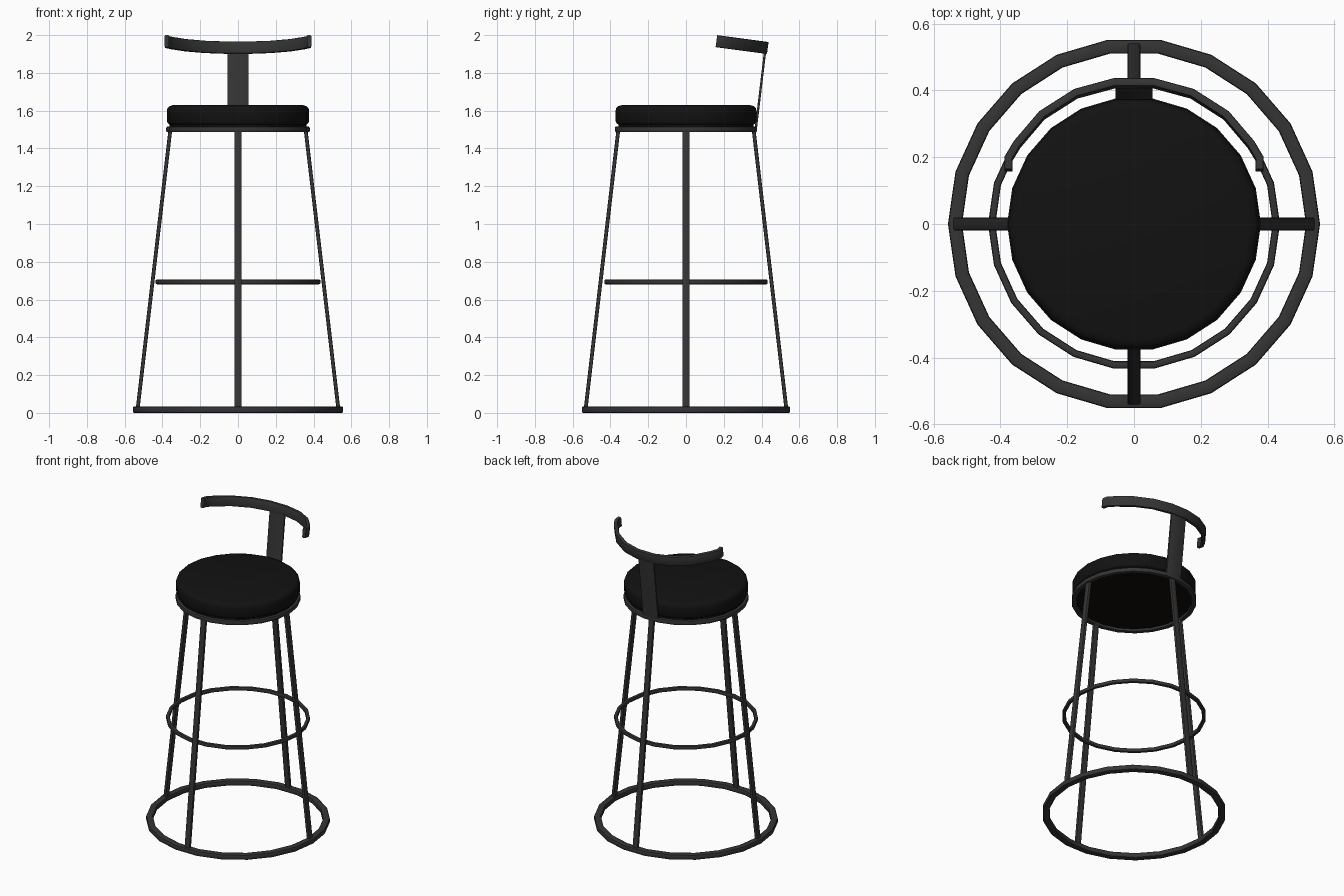
import bpy, bmesh
from math import sin, cos, pi, radians
from mathutils import Vector

if "Cube" in bpy.data.objects:
    bpy.data.objects.remove(bpy.data.objects["Cube"])

SIDES = 22


def material(name, rgb):
    m = bpy.data.materials.new(name)
    m.diffuse_color = (*rgb, 1)
    m.use_nodes = True
    m.node_tree.nodes["Principled BSDF"].inputs["Base Color"].default_value = m.diffuse_color
    return m


METAL = material("dark_metal", (0.035, 0.035, 0.035))
PAD = material("black_pad", (0.006, 0.006, 0.006))
WOOD = material("dark_board", (0.006, 0.004, 0.002))


def finish(name, bm, mat):
    bmesh.ops.recalc_face_normals(bm, faces=bm.faces)
    me = bpy.data.meshes.new(name)
    bm.to_mesh(me)
    bm.free()
    me.materials.append(mat)
    ob = bpy.data.objects.new(name, me)
    bpy.context.collection.objects.link(ob)
    bpy.ops.object.select_all(action='DESELECT')
    ob.select_set(True)
    bpy.context.view_layer.objects.active = ob
    bpy.ops.object.shade_smooth_by_angle(angle=radians(32))
    return ob


def section(w, h, b):
    """Rectangle centred on the origin with two-step rounded corners."""
    pts = []
    for i, (sx, sy) in enumerate(((1, 1), (-1, 1), (-1, -1), (1, -1))):
        for k in range(3):
            a = (i + k / 2) * pi / 2
            pts.append((sx * (w / 2 - b) + b * cos(a), sy * (h / 2 - b) + b * sin(a)))
    return pts


def bridge(bm, rings, closed):
    n = len(rings[0])
    for i in range(len(rings) if closed else len(rings) - 1):
        a, b = rings[i], rings[(i + 1) % len(rings)]
        for j in range(n):
            bm.faces.new((a[j], a[(j + 1) % n], b[(j + 1) % n], b[j]))
    if not closed:
        bm.faces.new(rings[0])
        bm.faces.new(rings[-1])


def hoop(name, outer, width, z0, z1, b):
    bm = bmesh.new()
    r, z = outer - width / 2, (z0 + z1) / 2
    rings = []
    for i in range(SIDES):
        a = 2 * pi * i / SIDES
        rings.append([bm.verts.new(((r + u) * cos(a), (r + u) * sin(a), z + v))
                      for u, v in section(width, z1 - z0, b)])
    bridge(bm, rings, True)
    return finish(name, bm, METAL)


def disc(name, profile, mat):
    bm = bmesh.new()
    rings = [[bm.verts.new((r * cos(2 * pi * i / SIDES), r * sin(2 * pi * i / SIDES), z))
              for i in range(SIDES)] for r, z in profile]
    bridge(bm, rings, False)
    return finish(name, bm, mat)


def bar(name, start, end, ang, width, thick, b):
    """Flat bar between two (radius, z) points, turned to the given angle."""
    bm = bmesh.new()
    out, side = Vector((cos(ang), sin(ang), 0)), Vector((-sin(ang), cos(ang), 0))
    rings = [[bm.verts.new(out * (r + u) + side * v + Vector((0, 0, z)))
              for u, v in section(thick, width, b)] for r, z in (start, end)]
    bridge(bm, rings, False)
    return finish(name, bm, METAL)


# Hoops: floor ring, foot rest and seat rim
hoop("base_ring", 0.557, 0.042, 0.0, 0.034, 0.008)
hoop("foot_ring", 0.437, 0.022, 0.681, 0.706, 0.007)
hoop("seat_rim", 0.38, 0.03, 1.486, 1.516, 0.007)

# Four splayed legs
for name, k in (("right_leg", 0), ("back_leg", 1), ("left_leg", 2), ("front_leg", 3)):
    bar(name, (0.532, 0.015), (0.358, 1.5), k * pi / 2, 0.038, 0.02, 0.005)

# Seat board and cushion
disc("seat_board", [(0.362, 1.502), (0.362, 1.53)], WOOD)
disc("seat_cushion", [(0.36, 1.525), (0.371, 1.532), (0.377, 1.545), (0.377, 1.6),
                      (0.373, 1.614), (0.364, 1.623), (0.345, 1.629)], PAD)

# Back support strap
bar("back_support", (0.368, 1.49), (0.42, 1.925), pi / 2, 0.112, 0.012, 0.002)

# Curved back rail, leaning back with the strap
half = [(0.06, 0.421), (0.174, 0.39), (0.276, 0.325), (0.35, 0.238), (0.376, 0.195), (0.376, 0.161)]
path = [Vector((-x, y, 0)) for x, y in reversed(half)] + [Vector((x, y, 0)) for x, y in half]
bm = bmesh.new()
rings = []
lean = radians(7.5)
for i, p in enumerate(path):
    t = (path[min(i + 1, len(path) - 1)] - path[max(i - 1, 0)]).normalized()
    n = Vector((-t.y, t.x, 0))
    ring = []
    for u, v in section(0.024, 0.064, 0.005):
        q = p + n * u
        ring.append(bm.verts.new((q.x, q.y + v * sin(lean), 1.968 - (q.y - 0.161) * 0.133 + v * cos(lean))))
    rings.append(ring)
bridge(bm, rings, False)
finish("back_rail", bm, METAL)
